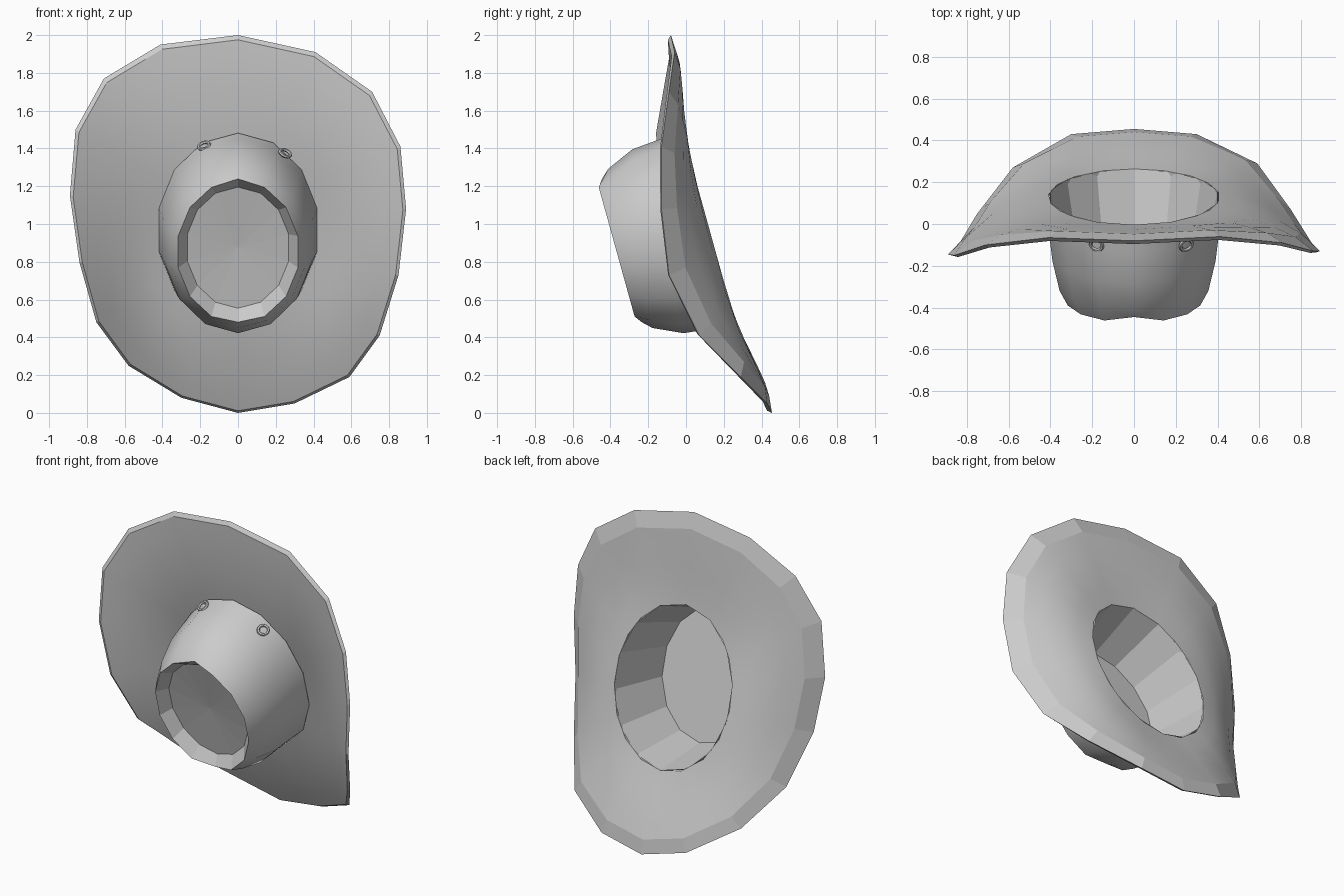
import bpy, bmesh, math
from mathutils import Vector

if "Cube" in bpy.data.objects:
    bpy.data.objects.remove(bpy.data.objects["Cube"])

TILT = math.radians(15.5)
C = Vector((0, 0.13, 0.95))                              # centre of the head opening
V = Vector((0, -math.sin(TILT), math.cos(TILT)))         # up in the brim plane
N = Vector((0, -math.cos(TILT), -math.sin(TILT)))        # axis towards the crown top


def place(u, v, n):
    return C + Vector((u, 0, 0)) + V * v + N * n


def loft(name, rings, flat=(), cap_first=False, centre_last=None, close=False):
    """Skin a list of equal-length rings; 'flat' lists bands shaded flat."""
    bm = bmesh.new()
    loops = [[bm.verts.new(p) for p in r] for r in rings]
    count = len(loops[0])
    pairs = list(zip(loops, loops[1:]))
    if close:
        pairs.append((loops[-1], loops[0]))
    for i, (a, b) in enumerate(pairs):
        for k in range(count):
            j = (k + 1) % count
            f = bm.faces.new((a[k], a[j], b[j], b[k]))
            f.smooth = i not in flat
    if cap_first:
        bm.faces.new(loops[0])
    if centre_last is not None:
        c = bm.verts.new(centre_last)
        for k in range(count):
            bm.faces.new((loops[-1][k], loops[-1][(k + 1) % count], c))
    bmesh.ops.recalc_face_normals(bm, faces=bm.faces)
    # keep creases between smooth and flat bands
    for e in bm.edges:
        if len(e.link_faces) == 2 and (e.calc_face_angle() > math.radians(40)
                                       or e.link_faces[0].smooth != e.link_faces[1].smooth):
            e.smooth = False
    me = bpy.data.meshes.new(name)
    bm.to_mesh(me)
    bm.free()
    ob = bpy.data.objects.new(name, me)
    bpy.context.collection.objects.link(ob)
    return ob


# Brim: rim outline in world space, swept in to the oval opening
rim = [(0, -.08, 2.0), (.41, -.06, 1.91), (.71, -.09, 1.70), (.86, -.13, 1.41),
       (.89, -.13, 1.08), (.85, -.09, .73), (.75, .07, .41), (.59, .29, .19),
       (.30, .43, .05), (0, .455, 0), (-.30, .43, .08), (-.58, .27, .25),
       (-.75, .05, .48), (-.84, -.10, .80), (-.89, -.145, 1.15), (-.86, -.15, 1.50),
       (-.71, -.10, 1.77), (-.41, -.065, 1.95)]


def brim_ring(t, offset):
    ring = []
    for p in rim:
        d = Vector(p) - C
        u, v, n = d.x, d.dot(V), d.dot(N)
        a = math.atan2(u / .89, v / 1.03)
        iu, iv = .41 * math.sin(a), .50 * math.cos(a)
        ring.append(place(iu + (u - iu) * t, iv + (v - iv) * t, n * t ** 1.5 + offset))
    return ring


brim = loft("brim", [brim_ring(t, o) for t, o in (
    (0, 0), (.2, -.01), (.4, -.02), (.62, -.025), (.82, -.025), (1, 0),
    (.965, .018), (.8, .02), (.6, .02), (.4, .02), (.2, .02), (0, .02))],
    flat=(4, 5, 11), close=True)


# Crown: inner wall, outer wall, rounded shoulder and recessed top
def crown_ring(ru, low, high, n, pinch=0, sides=14):
    mid, rv = (high + low) / 2, (high - low) / 2
    ring = []
    for k in range(sides):
        a = math.tau * k / sides
        dip = pinch if k in (0, sides // 2) else 0
        ring.append(place(ru * math.sin(a), mid + rv * math.cos(a), n - dip))
    return ring


crown = loft("crown", [
    crown_ring(.335, -.37, .45, .38),
    crown_ring(.41, -.50, .50, 0),
    crown_ring(.43, -.505, .56, .03),
    crown_ring(.42, -.49, .553, .12),
    crown_ring(.40, -.47, .54, .28),
    crown_ring(.365, -.40, .475, .43),
    crown_ring(.325, -.355, .432, .505, pinch=.028),
    crown_ring(.275, -.29, .375, .435)],
    flat=(0, 1, 6), cap_first=True, centre_last=place(0, .04, .42))

# Two small eyelets at the foot of the crown
for side, pos in (("left", (-.18, -.10, 1.415)), ("right", (.25, -.10, 1.375))):
    out = Vector((pos[0], -.35, .5))
    bpy.ops.mesh.primitive_torus_add(
        major_segments=12, minor_segments=6, major_radius=.03, minor_radius=.009,
        location=pos, rotation=out.to_track_quat('Z', 'Y').to_euler())
    bpy.context.object.name = "eyelet_" + side
    bpy.ops.object.shade_smooth_by_angle()
